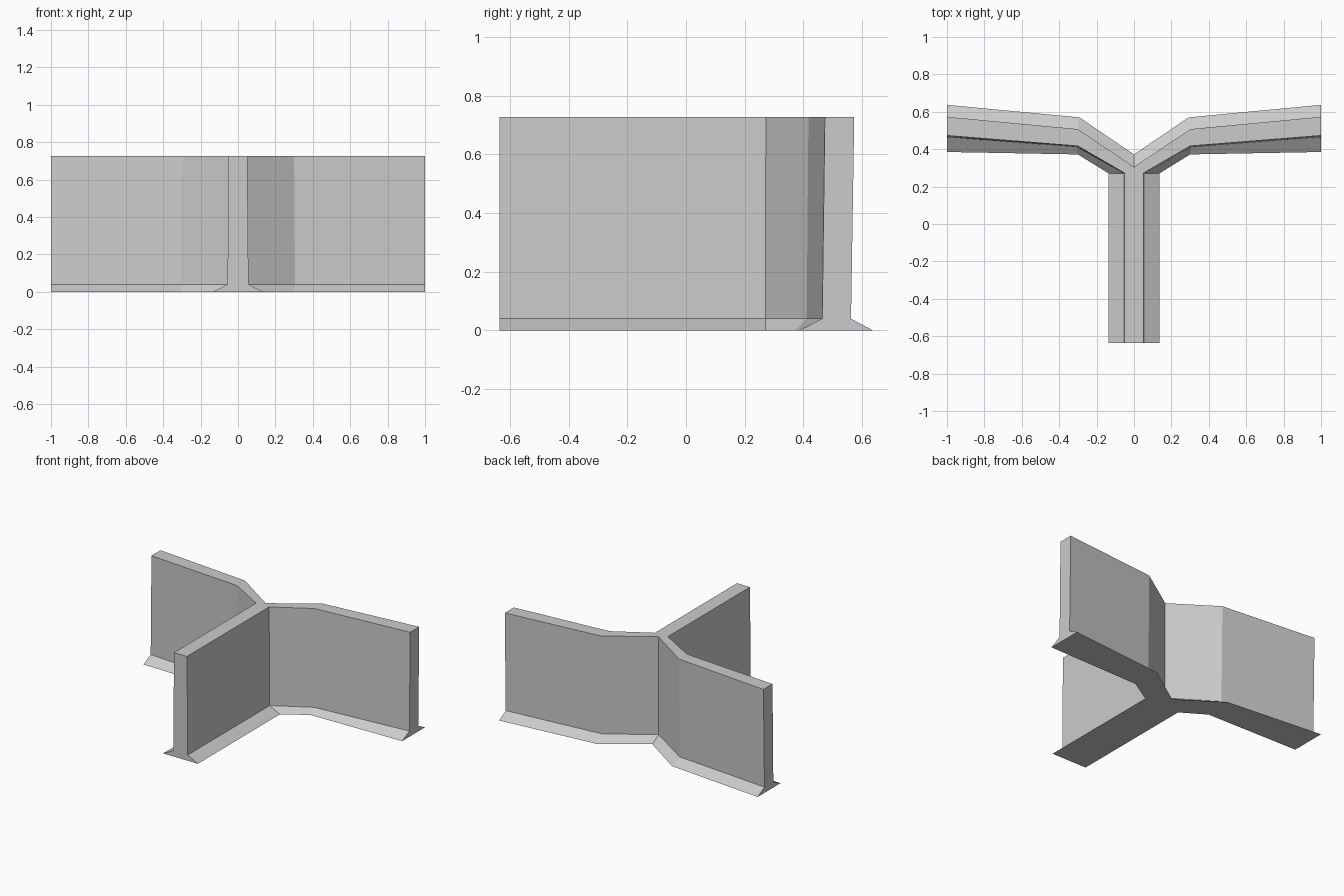
import bpy, bmesh

if "Cube" in bpy.data.objects:
    bpy.data.objects.remove(bpy.data.objects["Cube"])

# Right-hand half outlines of the Y-shaped plan, from stem end to rear notch
foot = [(0.135, -0.635), (0.135, 0.27), (0.30, 0.372), (1, 0.385),
        (1, 0.637), (0.292, 0.57), (0, 0.372)]
wall_low = [(0.056, -0.635), (0.056, 0.27), (0.305, 0.411), (1, 0.464),
            (1, 0.562), (0.30, 0.498), (0, 0.302)]
wall_top = [(0.05, -0.635), (0.05, 0.272), (0.30, 0.417), (1, 0.473),
            (1, 0.573), (0.30, 0.507), (0, 0.305)]


def ring(bm, half, z):
    """Full closed outline: the half plus its mirror image."""
    pts = half + [(-x, y) for x, y in reversed(half[:-1])]
    return [bm.verts.new((x, y, z)) for x, y in pts]


# Wall junction with a flared foot, lofted through the three outlines
bm = bmesh.new()
rings = [ring(bm, foot, 0.0), ring(bm, wall_low, 0.04), ring(bm, wall_top, 0.727)]
for a, b in zip(rings, rings[1:]):
    for i in range(len(a)):
        j = (i + 1) % len(a)
        bm.faces.new((a[i], a[j], b[j], b[i]))

# Top and underside, each split into stem, arms and centre
for r, flip in ((rings[0], True), (rings[2], False)):
    for idx in ((0, 1, 11, 12), (1, 6, 11), (1, 2, 5, 6), (2, 3, 4, 5),
                (6, 7, 10, 11), (7, 8, 9, 10)):
        loop = [r[i] for i in idx]
        bm.faces.new(loop[::-1] if flip else loop)

bmesh.ops.recalc_face_normals(bm, faces=bm.faces)
mesh = bpy.data.meshes.new("wall_junction")
bm.to_mesh(mesh)
bm.free()
bpy.context.collection.objects.link(bpy.data.objects.new("wall_junction", mesh))
